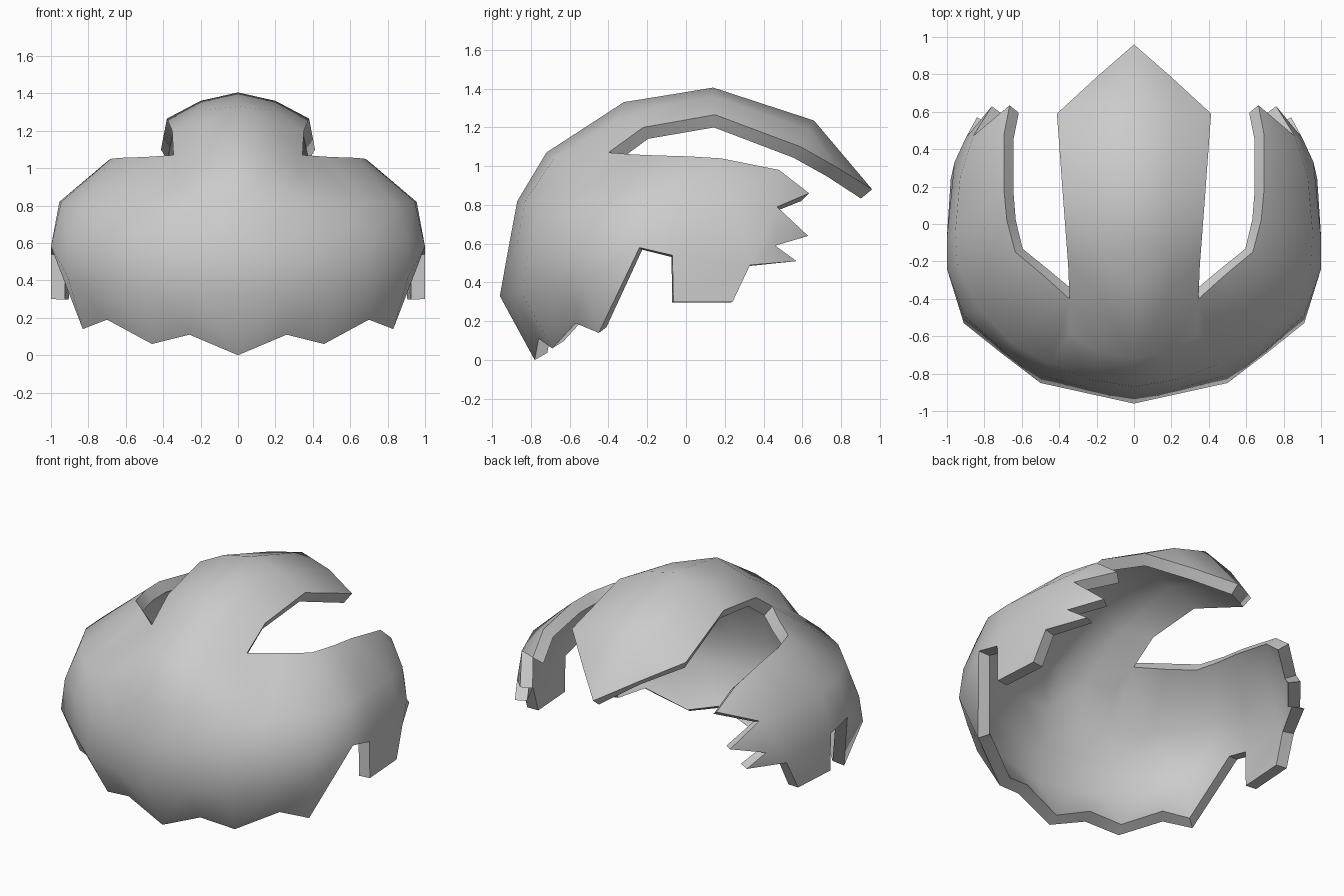
import bpy, bmesh, math

if "Cube" in bpy.data.objects:
    bpy.data.objects.remove(bpy.data.objects["Cube"])

bm = bmesh.new()
cache = {}

def v(p):
    if p not in cache:
        cache[p] = bm.verts.new(p)
    return cache[p]

def face(*pts):
    bm.faces.new([v(p) for p in pts])

def grid(rows):
    for a, b in zip(rows, rows[1:]):
        for i in range(len(a) - 1):
            face(a[i], a[i + 1], b[i + 1], b[i])

# Front shell, right half: jagged hem up to the crown
notch = (.345, -.40, 1.07)
hem = [(0, -.78, 0), (.26, -.76, .11), (.46, -.69, .06), (.70, -.57, .19), (.83, -.45, .14), (1, -.24, .58)]
low = [(0, -.96, .33), (.25, -.905, .34), (.50, -.85, .35), (.71, -.69, .38), (.91, -.53, .42), (1, -.24, .58)]
mid = [(0, -.915, .58), (.25, -.875, .58), (.49, -.81, .58), (.71, -.67, .59), (.91, -.49, .60), (1, -.24, .58)]
high = [(0, -.87, .82), (.24, -.83, .82), (.45, -.75, .82), (.66, -.63, .82), (.83, -.46, .82), (.945, -.22, .82)]
crown = [(0, -.72, 1.07), (.19, -.68, 1.04), (.34, -.59, .98), notch, (.49, -.27, 1.06), (.635, -.15, 1.055)]
grid([hem[:5], low[:5], mid[:5]])
face(hem[4], hem[5], low[4])
face(low[4], hem[5], mid[4])
grid([mid, high, crown])

# Central swept strip over the top, ending in a point
strip = [crown[:3],
         [(0, -.32, 1.33), (.20, -.35, 1.24), notch],
         [(0, -.09, 1.367), (.20, -.14, 1.31), (.352, -.22, 1.20)],
         [(0, .14, 1.405), (.20, .14, 1.36), (.38, .15, 1.265)],
         [(0, .66, 1.235), (.22, .63, 1.19), (.412, .59, 1.10)]]
grid(strip)
tip, edge = (0, .96, .88), (.20, .785, .99)
face(strip[4][0], strip[4][1], edge, tip)
face(strip[4][1], strip[4][2], edge)

# Side wing with a lower tab
tab = [(1, -.065, .30), (.98, .24, .30)]
wing = [[(1, -.24, .58), (1, -.07, .54), (.96, .33, .49)],
        [high[5], (.955, -.04, .82), (.93, .25, .82)],
        [crown[5], (.68, .02, 1.05), (.695, .18, 1.04)]]
grid(wing)
face(tab[0], tab[1], wing[0][2], wing[0][1])

# Three pointed teeth at the back of the wing
b, c, d = (.90, .46, .59), (.86, .47, .79), (.695, .48, .98)
face(wing[0][2], b, c, wing[1][2])
face(wing[1][2], c, d, wing[2][2])
face(wing[0][2], (.84, .57, .51), b)
face(b, (.76, .63, .64), c)
face(c, (.665, .635, .86), d)

bmesh.ops.recalc_face_normals(bm, faces=bm.faces[:])
bm.normal_update()
front = min(bm.faces, key=lambda f: f.calc_center_median().y)
if front.normal.y > 0:
    bmesh.ops.reverse_faces(bm, faces=bm.faces[:])

mesh = bpy.data.meshes.new("swept_shell")
bm.to_mesh(mesh)
bm.free()
shell = bpy.data.objects.new("swept_shell", mesh)
bpy.context.collection.objects.link(shell)
bpy.context.view_layer.objects.active = shell
shell.select_set(True)

# Mirror and give the shell thickness
mirror = shell.modifiers.new("mirror", 'MIRROR')
mirror.use_clip = True
thick = shell.modifiers.new("thickness", 'SOLIDIFY')
thick.thickness = 0.075
thick.offset = -1
for name in ("mirror", "thickness"):
    bpy.ops.object.modifier_apply(modifier=name)
bpy.ops.object.shade_smooth_by_angle(angle=math.radians(55))
